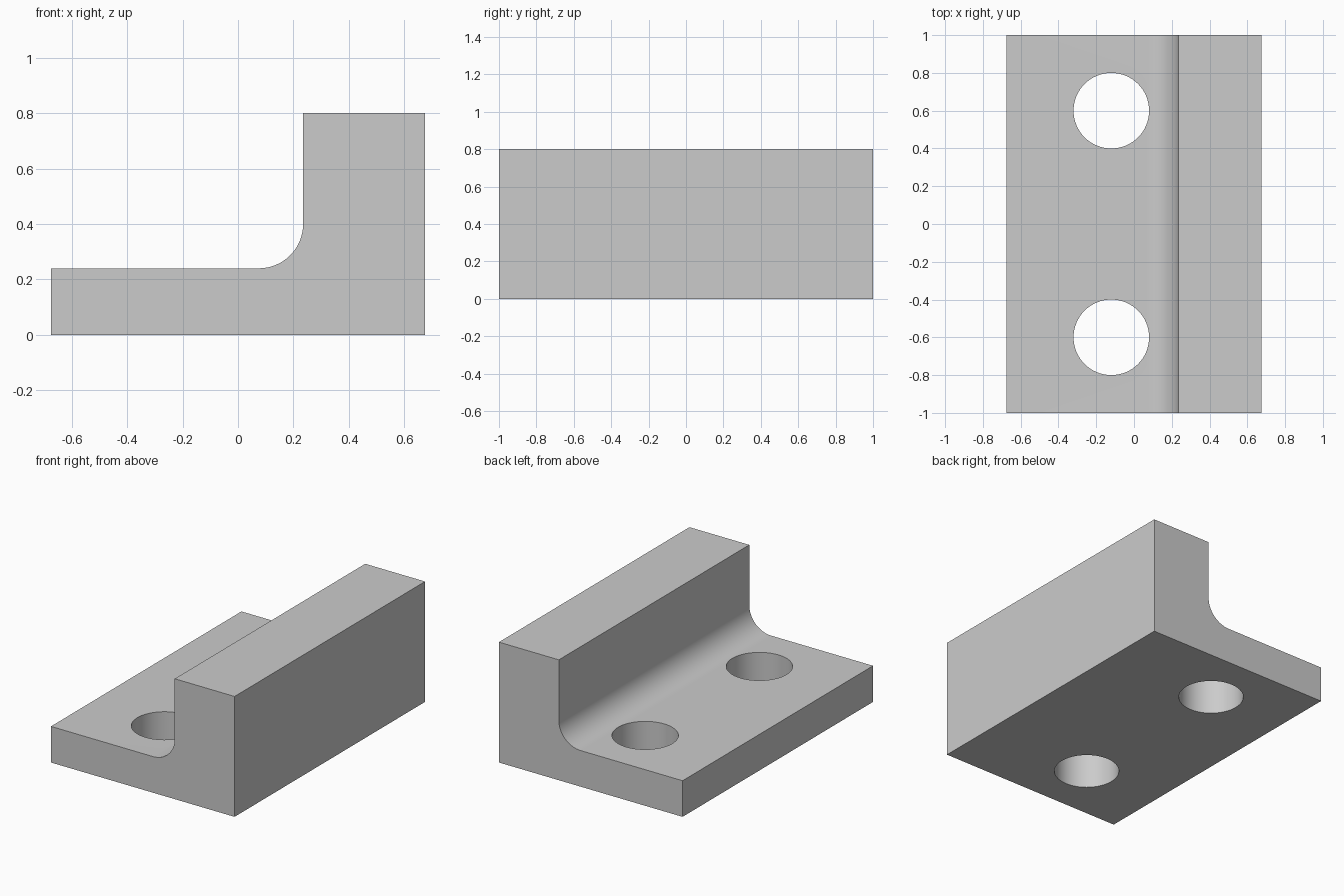
import bpy
import bmesh
from math import sin, cos, pi, radians

if "Cube" in bpy.data.objects:
    bpy.data.objects.remove(bpy.data.objects["Cube"], do_unlink=True)

HALF_W, HALF_L = 0.675, 1.0
BASE_H, TOP_H = 0.24, 0.8
WALL_X, FILLET = 0.235, 0.16
HOLE_X, HOLE_Y, HOLE_R = -0.12, 0.6, 0.2

# Plain grey metal
grey = bpy.data.materials.new("grey_metal")
grey.use_nodes = True
colour = (0.6, 0.6, 0.6, 1)
grey.diffuse_color = colour
grey.node_tree.nodes["Principled BSDF"].inputs["Base Color"].default_value = colour

# L-shaped profile with a rounded inner corner
profile = [(-HALF_W, 0), (HALF_W, 0), (HALF_W, TOP_H), (WALL_X, TOP_H)]
steps = 16
for i in range(steps + 1):
    a = -pi / 2 * i / steps
    profile.append((WALL_X - FILLET + FILLET * cos(a),
                    BASE_H + FILLET + FILLET * sin(a)))
profile.append((-HALF_W, BASE_H))

# Extrude the profile along the length
bm = bmesh.new()
face = bm.faces.new([bm.verts.new((x, -HALF_L, z)) for x, z in profile])
ext = bmesh.ops.extrude_face_region(bm, geom=[face])
verts = [g for g in ext["geom"] if isinstance(g, bmesh.types.BMVert)]
bmesh.ops.translate(bm, vec=(0, 2 * HALF_L, 0), verts=verts)
bmesh.ops.recalc_face_normals(bm, faces=bm.faces)
mesh = bpy.data.meshes.new("angle_bracket")
bm.to_mesh(mesh)
bm.free()
mesh.materials.append(grey)
bracket = bpy.data.objects.new("angle_bracket", mesh)
bpy.context.collection.objects.link(bracket)
bpy.context.view_layer.objects.active = bracket

# Two bolt holes drilled through the base
for side in (-1, 1):
    bpy.ops.mesh.primitive_cylinder_add(
        vertices=64, radius=HOLE_R, depth=1, location=(HOLE_X, side * HOLE_Y, 0))
    cutter = bpy.context.object
    cutter.name = "hole_cutter"
    cutter.hide_render = True
    cutter.data.materials.append(grey)
    bpy.context.view_layer.objects.active = bracket
    drill = bracket.modifiers.new("bolt_hole", "BOOLEAN")
    drill.operation = "DIFFERENCE"
    drill.solver = "EXACT"
    drill.object = cutter
    bpy.ops.object.modifier_apply(modifier=drill.name)
    bpy.data.objects.remove(cutter, do_unlink=True)

# Smooth the fillet and hole walls, keep the edges crisp
bpy.ops.object.select_all(action="DESELECT")
bracket.select_set(True)
bpy.context.view_layer.objects.active = bracket
bpy.ops.object.shade_smooth_by_angle(angle=radians(30))
